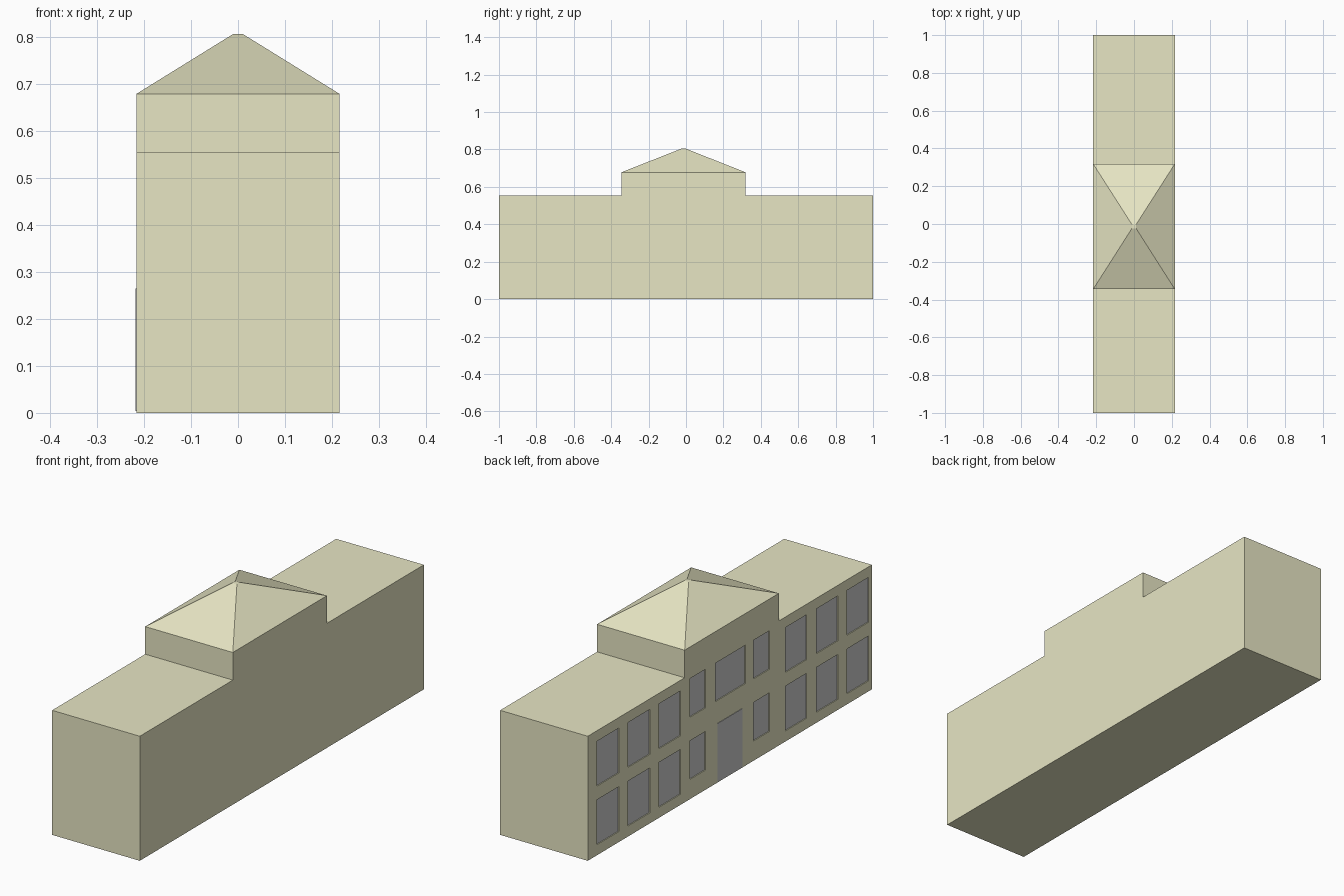
import bpy, bmesh

if "Cube" in bpy.data.objects:
    bpy.data.objects.remove(bpy.data.objects["Cube"])

HX = 0.216        # half depth of the building
RECESS = 0.006    # how far windows sit behind the wall

stone = bpy.data.materials.new("pale_stone")
stone.diffuse_color = (0.8, 0.79, 0.55, 1)
stone.use_nodes = True
stone.node_tree.nodes["Principled BSDF"].inputs["Base Color"].default_value = stone.diffuse_color


def finish(bm, name, mat=None):
    bmesh.ops.recalc_face_normals(bm, faces=bm.faces)
    mesh = bpy.data.meshes.new(name)
    bm.to_mesh(mesh)
    bm.free()
    if mat:
        mesh.materials.append(mat)
    ob = bpy.data.objects.new(name, mesh)
    bpy.context.collection.objects.link(ob)
    return ob


def add_box(bm, x0, x1, y0, y1, z0, z1):
    for v in bmesh.ops.create_cube(bm, size=1)["verts"]:
        v.co = (x1 if v.co.x > 0 else x0, y1 if v.co.y > 0 else y0,
                z1 if v.co.z > 0 else z0)


# Building body: stepped side profile extruded across x
profile = [(-1, 0), (1, 0), (1, .555), (.318, .555), (.318, .678),
           (-.345, .678), (-.345, .555), (-1, .555)]
bm = bmesh.new()
face = bm.faces.new([bm.verts.new((-HX, y, z)) for y, z in profile])
ext = bmesh.ops.extrude_face_region(bm, geom=[face])["geom"]
for v in ext:
    if isinstance(v, bmesh.types.BMVert):
        v.co.x = HX
body = finish(bm, "building_body", stone)

# Hipped roof with a tiny flat top
bm = bmesh.new()
add_box(bm, -HX, HX, -.345, .318, .678, .805)
for v in bm.verts:
    if v.co.z > .7:
        v.co.x *= .05
        v.co.y = -.013 + (.01 if v.co.y > 0 else -.01)
bmesh.ops.delete(bm, geom=[f for f in bm.faces if f.calc_center_median().z < .68],
                 context='FACES_ONLY')
finish(bm, "hipped_roof", stone)

# Openings on the left wall: (y0, y1, z0, z1)
wide = [(.781, .936), (.562, .717), (.347, .498),
        (-.541, -.392), (-.76, -.611), (-.977, -.825)]
narrow = [(.171, .279), (-.279, -.168)]
openings = [(a, b, z, z + .2) for a, b in wide for z in (.047, .308)]
openings += [(a, b, z, z + .172) for a, b in narrow for z in (.088, .365)]
openings.append((-.11, .102, .366, .537))

# Cut shallow window recesses
bm = bmesh.new()
for o in openings:
    add_box(bm, -HX - .02, -HX + RECESS, *o)
cutter = finish(bm, "window_cutter")
cutter.hide_render = True
cutter.hide_viewport = True
cutter.display_type = 'WIRE'
mod = body.modifiers.new("windows", 'BOOLEAN')
mod.operation = 'DIFFERENCE'
mod.solver = 'EXACT'
mod.object = cutter

# Grey window panes and door
bm = bmesh.new()
for o in openings:
    add_box(bm, -HX + RECESS - .002, -HX + RECESS + .002, *o)
finish(bm, "window_panes")
bm = bmesh.new()
add_box(bm, -HX - .002, -HX + .004, -.088, .088, .004, .264)
finish(bm, "door")
